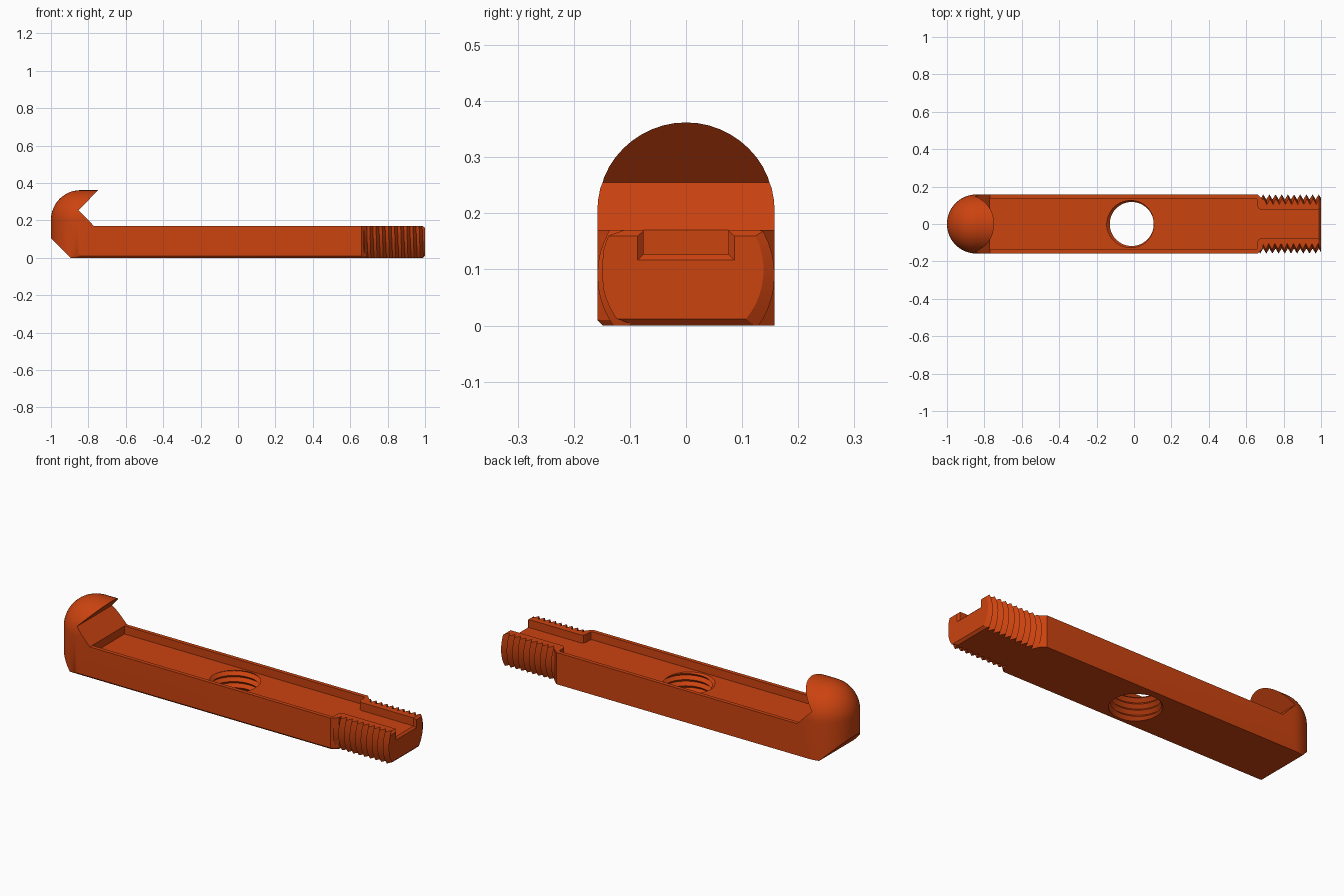
import bpy, bmesh
from math import sin, cos, pi, radians
from mathutils import Matrix

if "Cube" in bpy.data.objects:
    bpy.data.objects.remove(bpy.data.objects["Cube"])

orange = bpy.data.materials.new("burnt orange")
orange.use_nodes = True
orange.diffuse_color = (0.6, 0.056, 0.005, 1)
orange.node_tree.nodes["Principled BSDF"].inputs["Base Color"].default_value = orange.diffuse_color

R = 0.158        # half width of the bar
TOP = 0.17       # top of the bar
FLOOR = 0.127    # floor of the recess
ARCH = 0.204     # height of the head's centre
HEAD_X = -0.842
PITCH = 0.033


def finish(bm, name):
    bmesh.ops.recalc_face_normals(bm, faces=bm.faces[:])
    mesh = bpy.data.meshes.new(name)
    bm.to_mesh(mesh)
    bm.free()
    obj = bpy.data.objects.new(name, mesh)
    bpy.context.collection.objects.link(obj)
    mesh.materials.append(orange)
    return obj


def hull(name, points):
    bm = bmesh.new()
    for p in points:
        bm.verts.new(p)
    bmesh.ops.remove_doubles(bm, verts=bm.verts[:], dist=0.0005)
    out = bmesh.ops.convex_hull(bm, input=bm.verts[:])
    loose = [v for v in bm.verts if not v.link_faces]
    bmesh.ops.delete(bm, geom=loose, context="VERTS")
    bmesh.ops.dissolve_limit(bm, angle_limit=radians(0.3), verts=bm.verts[:], edges=bm.edges[:])
    return finish(bm, name)


def prism(name, points, direction):
    bm = bmesh.new()
    face = bm.faces.new([bm.verts.new(p) for p in points])
    out = bmesh.ops.extrude_face_region(bm, geom=[face])
    moved = [v for v in out["geom"] if isinstance(v, bmesh.types.BMVert)]
    bmesh.ops.translate(bm, verts=moved, vec=direction)
    return finish(bm, name)


def screw(name, root, crest, turns, matrix, n=48):
    """Solid helical V thread rising along local z."""
    bm = bmesh.new()

    def vert(r, m, shift):
        a = 2 * pi * m / n
        return bm.verts.new((r * cos(a), r * sin(a), PITCH * (m / n + shift)))

    count = n * turns
    lo = [vert(root, m, 0) for m in range(count + n + 1)]
    hi = [vert(crest, m, 0.5) for m in range(count + 1)]
    for m in range(count):
        bm.faces.new((lo[m], lo[m + 1], hi[m + 1], hi[m]))
        bm.faces.new((hi[m], hi[m + 1], lo[m + n + 1], lo[m + n]))
    # caps: a fan plus the radial step at each end
    for first, tip, z in ((0, hi[0], -0.5), (count, hi[-1], turns + 1.5)):
        centre = bm.verts.new((0, 0, PITCH * z))
        for m in range(first, first + n):
            bm.faces.new((centre, lo[m], lo[m + 1]))
        bm.faces.new((centre, lo[first], tip, lo[first + n]))
    bm.transform(matrix)
    return finish(bm, name)


def combine(target, other, operation):
    mod = target.modifiers.new(operation, "BOOLEAN")
    mod.operation = operation
    mod.solver = "EXACT"
    mod.object = other
    bpy.ops.object.select_all(action="DESELECT")
    bpy.context.view_layer.objects.active = target
    target.select_set(True)
    bpy.ops.object.modifier_apply(modifier=mod.name)
    bpy.data.objects.remove(other)


# Side profile of the bar with its hook
side = [(-0.895, 0), (0.69, 0), (0.69, TOP), (-0.77, TOP), (-0.852, 0.255),
        (-0.74, 0.37), (-1.01, 0.37), (-1.01, 0.115)]
bar = prism("hook_bar", [(x, -0.2, z) for x, z in side], (0, 0.4, 0))

# Rounded envelope: domed head, arched section, tapered shoulder
steps = 24
envelope = []
for i in range(steps + 1):
    a = pi / 2 + pi * i / steps
    x, y = HEAD_X + R * cos(a), R * sin(a)
    envelope += [(x, max(y, 0.01 - R), 0), (x, y, 0.01)]
    for j in range(steps // 2 + 1):
        b = pi * j / steps
        envelope.append((HEAD_X + R * cos(a) * cos(b), y * cos(b), ARCH + R * sin(b)))
for x, k in ((0.66, 1), (0.69, 0.82)):
    envelope += [(x, (0.01 - R) * k, 0), (x, -R * k, 0.01), (x, R * k, 0)]
    for i in range(steps + 1):
        a = pi * i / steps
        envelope.append((x, R * k * cos(a), ARCH + R * sin(a)))
combine(bar, hull("envelope", envelope), "INTERSECT")

# Threaded end, flattened above and below, with a chamfered tip
along_x = Matrix.Translation((0.6, 0, 0.09)) @ Matrix.Rotation(pi / 2, 4, "Y")
thread = screw("threaded_end", 0.131, R, 13, along_x)
limits = [(x, y, z) for x in (0.67, 0.988) for y in (-0.17, 0.17) for z in (0.0, TOP)]
limits += [(1, y, z) for y in (-0.147, 0.147) for z in (0.012, 0.16)]
combine(thread, hull("thread_limits", limits), "INTERSECT")
combine(bar, thread, "UNION")

# Recess along the top, narrowing to a slot through the thread
half = [(-0.77, 0.137), (0.65, 0.137), (0.657, 0.134), (0.66, 0.127), (0.66, 0.096),
        (0.666, 0.082), (0.68, 0.076), (1.05, 0.076)]
plan = half + [(x, -y) for x, y in reversed(half)]
combine(bar, prism("recess", [(x, y, FLOOR) for x, y in plan], (0, 0, 0.08)), "DIFFERENCE")

# Flared mouth of the slot
mouth = []
for x, grow in ((0.99, 0), (1.01, 0.02)):
    mouth += [(x, s * (0.076 + grow), z) for s in (-1, 1) for z in (FLOOR - grow, 0.2)]
combine(bar, hull("slot_mouth", mouth), "DIFFERENCE")

# Tapped hole through the middle
hole = screw("tapped_hole", 0.135, 0.1175, 7, Matrix.Translation((-0.012, 0, -0.055)))
combine(bar, hole, "DIFFERENCE")

bpy.ops.object.select_all(action="DESELECT")
bar.select_set(True)
bpy.context.view_layer.objects.active = bar
bpy.ops.object.shade_smooth_by_angle(angle=radians(25))
